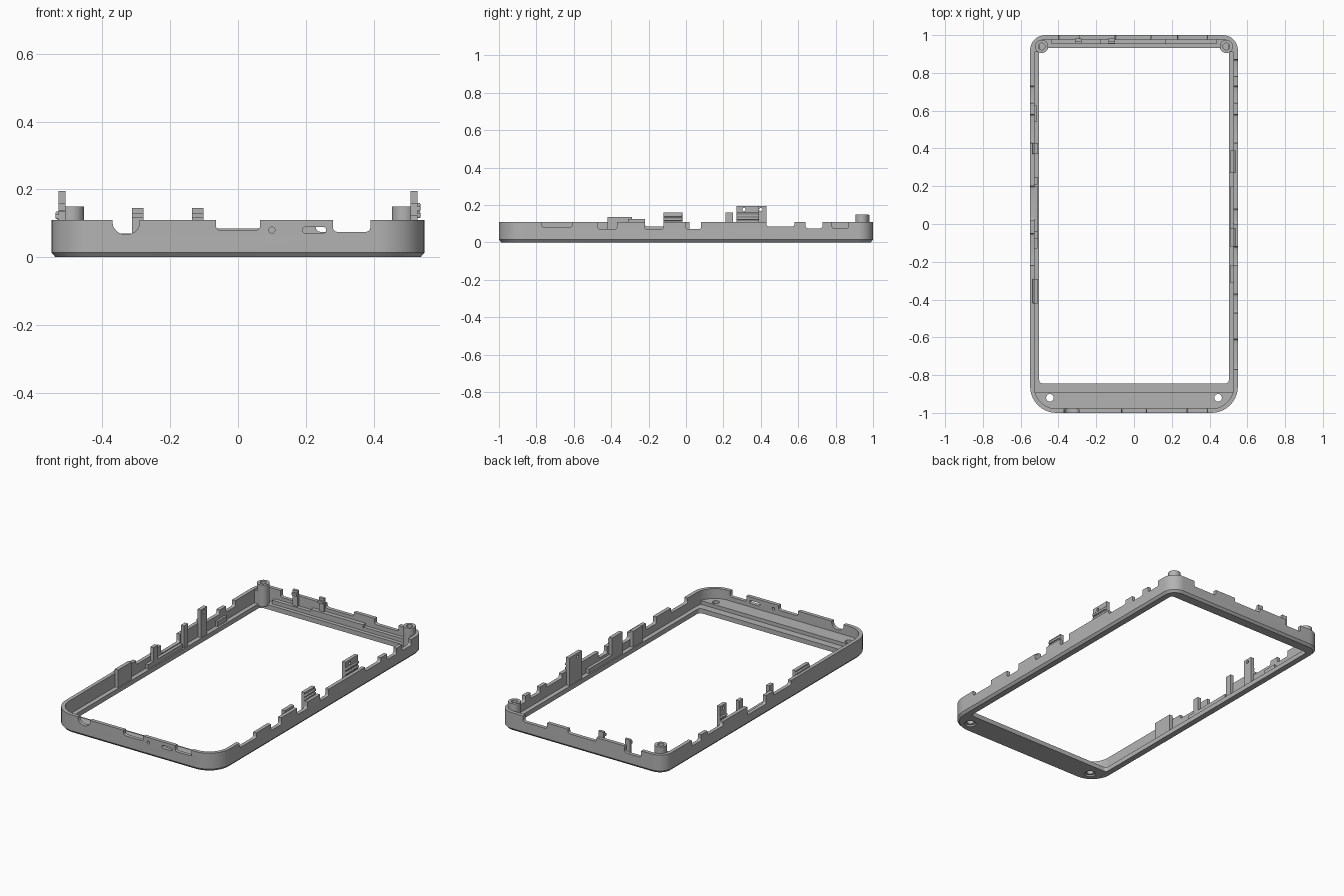
import bpy, bmesh, math
from mathutils import Matrix, Vector

if "Cube" in bpy.data.objects:
    bpy.data.objects.remove(bpy.data.objects["Cube"])

grey = bpy.data.materials.new("matte grey")
grey.use_nodes = True
grey.diffuse_color = (0.45, 0.45, 0.45, 1)
grey.node_tree.nodes["Principled BSDF"].inputs["Base Color"].default_value = grey.diffuse_color


def make(name, bm):
    bmesh.ops.recalc_face_normals(bm, faces=bm.faces)
    me = bpy.data.meshes.new(name)
    bm.to_mesh(me)
    bm.free()
    me.materials.append(grey)
    ob = bpy.data.objects.new(name, me)
    bpy.context.collection.objects.link(ob)
    return ob


def add_box(bm, x, y, z):
    """Box from (low, high) ranges."""
    size = [b - a for a, b in (x, y, z)]
    mid = [(a + b) / 2 for a, b in (x, y, z)]
    m = Matrix.Translation(mid) @ Matrix.Diagonal((*size, 1))
    return bmesh.ops.create_cube(bm, size=1, matrix=m)["verts"]


def box(name, x, y, z):
    bm = bmesh.new()
    add_box(bm, x, y, z)
    return make(name, bm)


def cylinder(name, at, r, depth, axis="Z", r2=None):
    bm = bmesh.new()
    rot = {"X": Matrix.Rotation(math.pi / 2, 4, "Y"), "Z": Matrix(),
           "Y": Matrix.Rotation(math.pi / 2, 4, "X")}[axis]
    bmesh.ops.create_cone(bm, cap_ends=True, segments=24, radius1=r, radius2=r2 or r,
                          depth=depth, matrix=Matrix.Translation(at) @ rot)
    return make(name, bm)


def notch(side, lo, hi, z, r=0.012):
    """Cutter for a wall notch with rounded lower corners."""
    bm = bmesh.new()
    wall = {"left": (0.526, 0.6), "right": (-0.6, -0.526),
            "back": (0.974, 1.1), "front": (-1.1, -0.974)}[side]
    along_y = side in ("left", "right")
    x, y = (wall, (lo, hi)) if along_y else ((lo, hi), wall)
    add_box(bm, x, y, (z, 0.3))
    axis = 0 if along_y else 1
    low = [e for e in bm.edges if all(v.co.z < z + 1e-4 for v in e.verts)
           and abs(e.verts[0].co[axis] - e.verts[1].co[axis]) > 1e-4]
    bmesh.ops.bevel(bm, geom=low, offset=r, segments=5, affect="EDGES", profile=0.5)
    return make("notch_cutter", bm)


def cut(ob, cutters):
    for c in cutters:
        c.hide_render = True
        mod = ob.modifiers.new("cut", "BOOLEAN")
        mod.operation, mod.solver, mod.object = "DIFFERENCE", "EXACT", c
    bpy.context.view_layer.update()
    me = bpy.data.meshes.new_from_object(ob.evaluated_get(bpy.context.evaluated_depsgraph_get()))
    ob.modifiers.clear()
    ob.data = me
    for c in cutters:
        bpy.data.objects.remove(c)


def outline(hx, y0, y1, r_front, r_back, n=10):
    """Rounded rectangle, counter-clockwise."""
    pts = []
    corners = ((hx, y1, r_back), (-hx, y1, r_back), (-hx, y0, r_front), (hx, y0, r_front))
    for i, (x, y, r) in enumerate(corners):
        cx = x - math.copysign(r, x)
        cy = y - r if y == y1 else y + r
        for k in range(n + 1):
            a = (i + k / n) * math.pi / 2
            pts.append((cx + r * math.cos(a), cy + r * math.sin(a)))
    return pts


# Frame: wall, chamfered base and inner lip, bridged as one closed ring
T, LIP = 0.022, 0.028
outer = outline(0.55, -1, 1, 0.14, 0.08)
base = outline(0.538, -0.988, 0.988, 0.128, 0.068)
inside = outline(0.55 - T, T - 1, 1 - T, 0.14 - T, 0.08 - T)
opening = outline(0.502, -0.845, 0.932, 0.02, 0.02)
bm = bmesh.new()
rings = [[bm.verts.new((*p, z)) for p in loop] for loop, z in
         ((base, 0), (outer, 0.014), (outer, 0.11), (inside, 0.11),
          (inside, LIP), (opening, LIP), (opening, 0))]
for a, b in zip(rings, rings[1:] + rings[:1]):
    for i in range(len(a)):
        j = (i + 1) % len(a)
        bm.faces.new((a[i], a[j], b[j], b[i]))
frame = make("frame", bm)

# Openings in the four walls
notches = {
    "left": ((-0.77, -0.61, 0.08), (-0.47, -0.37, 0.07), (-0.22, -0.12, 0.07),
             (0, 0.08, 0.07), (0.43, 0.58, 0.085), (0.64, 0.73, 0.075), (0.78, 0.87, 0.075)),
    "right": ((-0.22, -0.05, 0.085), (0.02, 0.2, 0.06), (0.43, 0.58, 0.085), (0.64, 0.73, 0.075)),
    "back": ((0.23, 0.39, 0.075), (-0.1, 0.09, 0.085), (-0.4, -0.29, 0.07)),
    "front": ((-0.065, 0.065, 0.08), (0.28, 0.39, 0.075)),
}
cutters = [notch(side, *n) for side, group in notches.items() for n in group]
cutters.append(notch("front", -0.37, -0.29, 0.068, 0.035))
cutters.append(cylinder("microphone_cutter", (0.1, -1, 0.08), 0.009, 0.1, "Y"))
bm = bmesh.new()
add_box(bm, (0.19, 0.26), (-1.1, -0.97), (0.071, 0.089))
bmesh.ops.bevel(bm, geom=[e for e in bm.edges if abs(e.verts[0].co.y - e.verts[1].co.y) > 0.01],
                offset=0.0085, segments=5, affect="EDGES", profile=0.5)
cutters.append(make("slot_cutter", bm))
for s in (-1, 1):
    cutters.append(cylinder("screw_cutter", (s * 0.445, -0.92, 0), 0.02, 0.2))
    cutters.append(cylinder("countersink_cutter", (s * 0.445, -0.92, 0), 0.032, 0.02))
cut(frame, cutters)

# Raised shelf at the front end, following the rounded corners
bm = bmesh.new()
shelf_pts = [p for p in outline(0.53, -0.98, -0.5, 0.12, 0.02) if p[1] < -0.85]
shelf_pts = [(-0.53, -0.89)] + [p for p in shelf_pts if p[1] < -0.885] + [(0.53, -0.89)]
face = bm.faces.new([bm.verts.new((*p, LIP - 0.004)) for p in shelf_pts])
top = bmesh.ops.extrude_face_region(bm, geom=[face])["geom"]
bmesh.ops.translate(bm, vec=Vector((0, 0, 0.026)), verts=[v for v in top if isinstance(v, bmesh.types.BMVert)])
shelf = make("front_shelf", bm)
cut(shelf, [cylinder("hole_cutter", (s * 0.445, -0.92, 0), 0.02, 0.2) for s in (-1, 1)])

# Screw bosses in the back corners
for s, side in ((1, "left"), (-1, "right")):
    boss = cylinder(side + "_screw_boss", (s * 0.489, 0.94, 0.085), 0.035, 0.13)
    cut(boss, [cylinder("bore_cutter", (s * 0.489, 0.94, 0.12), 0.018, 0.12)])
    box(side + "_boss_web", *(((0.5, 0.532) if s > 0 else (-0.532, -0.5)), (0.91, 0.95), (LIP, 0.105)))

# Back rail and its two upright posts
box("back_step", (-0.44, 0.44), (0.955, 0.98), (0.02, 0.05))
box("back_rail", (-0.18, 0.17), (0.952, 0.98), (0.045, 0.065))
for i, x in enumerate((-0.295, -0.118)):
    box(f"back_post_{i}", (x - 0.017, x + 0.017), (0.966, 0.982), (0.045, 0.145))
    box(f"back_post_hook_{i}", (x - 0.017, x + 0.017), (0.955, 0.982), (0.115, 0.13))


def clip(name, s, y0, y1, top, hole=None, ridges=()):
    """Upright snap clip standing on the lip, with ridges on its outer side."""
    def span(a, b):
        return (a, b) if s > 0 else (-b, -a)
    plate = box(name, span(0.508, 0.53), (y0, y1), (0.02, top))
    if hole:
        cut(plate, [cylinder("hole_cutter", (s * 0.52, hole, top - 0.02), 0.009, 0.1, "X")])
    for i, z in enumerate(ridges):
        ridge = box(f"{name}_ridge_{i}", span(0.515, 0.538), (y0, y1), (z, z + 0.015))
        mod = ridge.modifiers.new("round", "BEVEL")
        mod.width, mod.segments = 0.004, 2


# Clips along both long sides
clip("left_tall_clip", 1, 0.27, 0.39, 0.195, 0.31, (0.12, 0.145))
clip("left_middle_clip", 1, -0.12, -0.02, 0.16, None, (0.115, 0.135))
clip("left_low_clip", 1, -0.31, -0.22, 0.124)
clip("right_tall_clip", -1, 0.37, 0.43, 0.195, 0.4, (0.12,))
clip("right_narrow_clip", -1, 0.21, 0.25, 0.16)
clip("right_small_clip", -1, -0.08, -0.04, 0.14)
clip("right_wide_clip", -1, -0.42, -0.29, 0.135, None, (0.112,))

# Low rails on the inner side walls
box("left_rail", (0.51, 0.532), (-0.02, 0.2), (0.02, 0.055))
box("right_rail", (-0.532, -0.51), (-0.13, 0.2), (0.02, 0.055))
box("right_back_rail", (-0.532, -0.515), (0.54, 0.63), (0.02, 0.06))

# Smooth shading with crisp edges
for ob in bpy.context.collection.objects:
    if ob.type == "MESH":
        bpy.ops.object.select_all(action="DESELECT")
        ob.select_set(True)
        bpy.context.view_layer.objects.active = ob
        bpy.ops.object.shade_smooth_by_angle(angle=math.radians(30))
